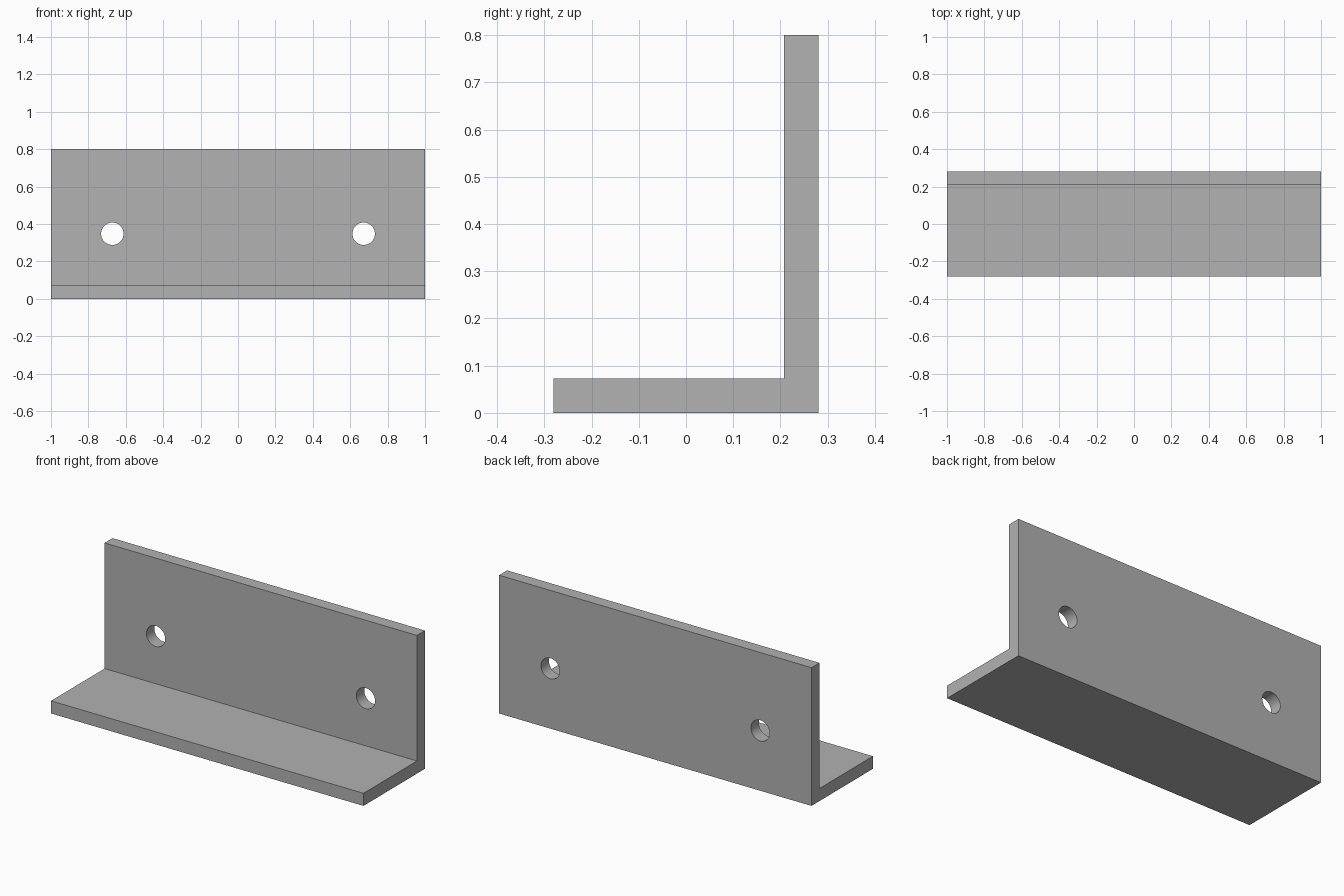
import bpy
import bmesh
import math

cube = bpy.data.objects.get("Cube")
if cube:
    bpy.data.objects.remove(cube, do_unlink=True)

LENGTH, DEPTH, HEIGHT, THICK = 2.0, 0.562, 0.8, 0.073
HOLE_X, HOLE_Z, HOLE_R = 0.672, 0.348, 0.06

grey = bpy.data.materials.new("plain grey")
grey.use_nodes = True
colour = (0.445, 0.445, 0.445, 1)
grey.diffuse_color = colour
grey.node_tree.nodes["Principled BSDF"].inputs["Base Color"].default_value = colour

# L-shaped section, extruded along x
front, back = -DEPTH / 2, DEPTH / 2
section = [(front, 0), (back, 0), (back, HEIGHT), (back - THICK, HEIGHT),
           (back - THICK, THICK), (front, THICK)]
bm = bmesh.new()
face = bm.faces.new([bm.verts.new((-LENGTH / 2, y, z)) for y, z in section])
extruded = bmesh.ops.extrude_face_region(bm, geom=[face])
moved = [v for v in extruded["geom"] if isinstance(v, bmesh.types.BMVert)]
bmesh.ops.translate(bm, verts=moved, vec=(LENGTH, 0, 0))
bmesh.ops.recalc_face_normals(bm, faces=bm.faces)
mesh = bpy.data.meshes.new("angle_bracket")
bm.to_mesh(mesh)
bm.free()
bracket = bpy.data.objects.new("angle_bracket", mesh)
bpy.context.collection.objects.link(bracket)
mesh.materials.append(grey)

# Two screw holes through the upright plate
for side, name in ((1, "left"), (-1, "right")):
    bpy.ops.mesh.primitive_cylinder_add(
        vertices=48, radius=HOLE_R, depth=THICK * 3,
        location=(side * HOLE_X, back - THICK / 2, HOLE_Z),
        rotation=(math.pi / 2, 0, 0))
    cutter = bpy.context.object
    cutter.name = name + "_hole_cutter"
    cutter.data.materials.append(grey)
    cut = bracket.modifiers.new(name + "_hole", "BOOLEAN")
    cut.operation = "DIFFERENCE"
    cut.solver = "EXACT"
    cut.object = cutter
    bpy.ops.object.select_all(action="DESELECT")
    bracket.select_set(True)
    bpy.context.view_layer.objects.active = bracket
    bpy.ops.object.modifier_apply(modifier=cut.name)
    bpy.data.objects.remove(cutter, do_unlink=True)

# Smooth hole walls, crisp plate edges
bpy.ops.object.shade_smooth_by_angle(angle=math.radians(30))
